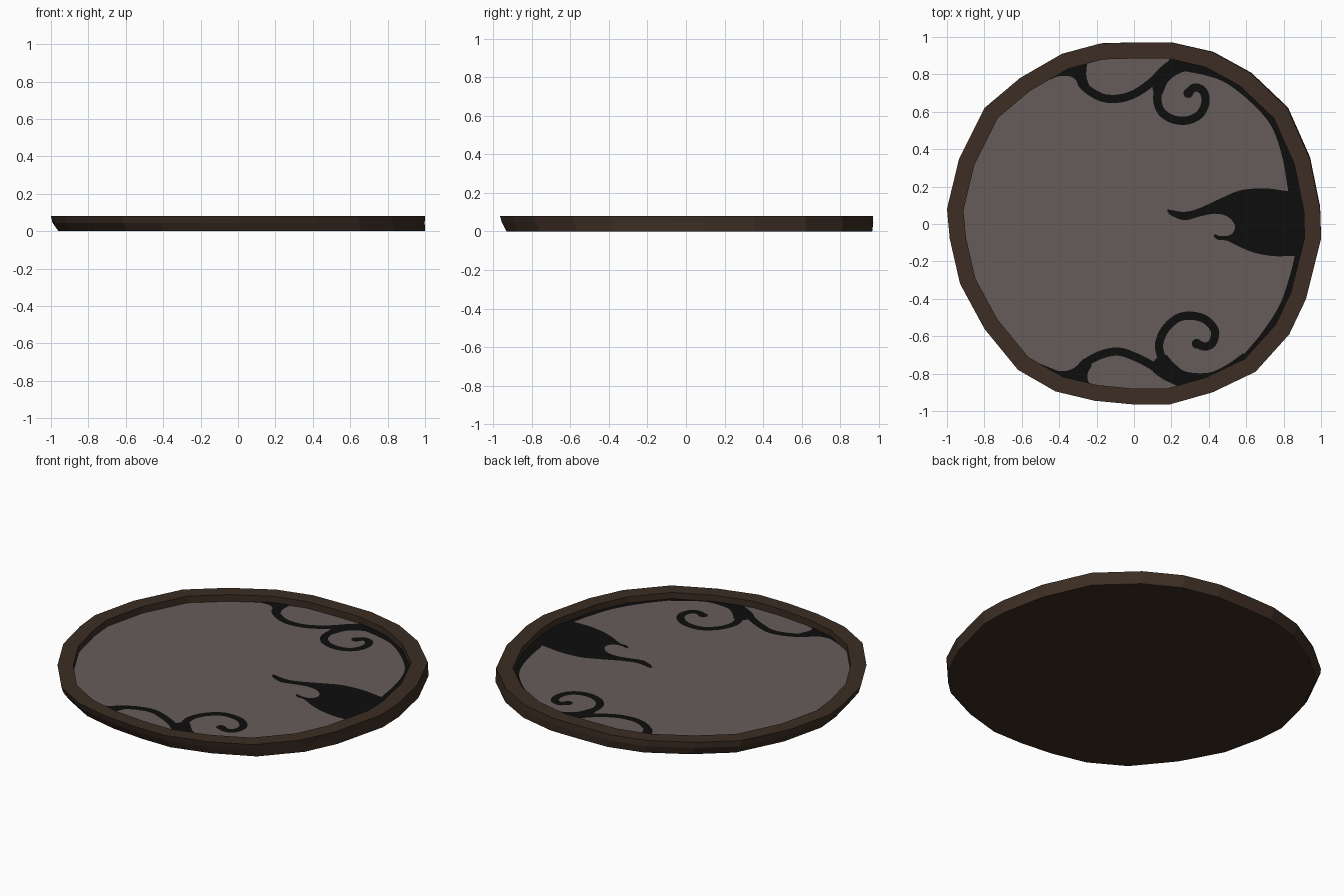
import bpy, bmesh, math
from mathutils import Vector

if "Cube" in bpy.data.objects:
    bpy.data.objects.remove(bpy.data.objects["Cube"])

def material(name, rgb):
    m = bpy.data.materials.new(name)
    m.diffuse_color = (*rgb, 1)
    m.use_nodes = True
    m.node_tree.nodes["Principled BSDF"].inputs["Base Color"].default_value = m.diffuse_color
    return m

BROWN = material("dark_brown_wood", (0.045, 0.027, 0.017))
GREY = material("warm_grey", (0.130, 0.108, 0.104))
BLACK = material("black_paint", (0.004, 0.004, 0.004))
FLOOR_Z, TOP_Z, INNER = 0.04, 0.08, 0.912

# hand-cut, slightly irregular outline
OUTLINE = [(.995, .08), (.94, .35), (.82, .62), (.62, .81), (.42, .92), (.2, .97), (0, .97),
           (-.18, .965), (-.385, .91), (-.61, .78), (-.8, .62), (-.935, .35), (-1, .08),
           (-.985, -.08), (-.93, -.32), (-.8, -.56), (-.62, -.78), (-.42, -.895), (-.21, -.945),
           (0, -.965), (.19, -.965), (.42, -.9), (.65, -.79), (.83, -.59), (.92, -.4), (1, -.08)]

def finish(name, bm, mat):
    me = bpy.data.meshes.new(name)
    bm.to_mesh(me)
    bm.free()
    me.materials.append(mat)
    ob = bpy.data.objects.new(name, me)
    bpy.context.collection.objects.link(ob)
    return ob

# tray body: stacked rings, undercut toward the left and front
bm = bmesh.new()
rings = []
for s, dx, dy, z in [(.98, .02, .015, 0), (.995, .003, .006, .045), (1, 0, 0, TOP_Z),
                     (INNER, 0, 0, TOP_Z), (INNER, 0, 0, FLOOR_Z)]:
    rings.append([bm.verts.new((x * s + dx, y * s + dy, z)) for x, y in OUTLINE])
n = len(OUTLINE)
for a, b in zip(rings, rings[1:]):
    for i in range(n):
        j = (i + 1) % n
        bm.faces.new((a[i], a[j], b[j], b[i]))
bm.faces.new(rings[0][::-1])
finish("tray_rim_and_base", bm, BROWN)

# tray floor
bm = bmesh.new()
bm.faces.new([bm.verts.new((x * INNER, y * INNER, FLOOR_Z)) for x, y in OUTLINE])
finish("tray_floor", bm, GREY)

def spline(pts, steps=5):
    """Smooth curve through the points."""
    p = [Vector(q) for q in pts]
    p = [2 * p[0] - p[1]] + p + [2 * p[-1] - p[-2]]
    out = []
    for i in range(1, len(p) - 2):
        a, b, c, d = p[i - 1:i + 3]
        for k in range(steps):
            t = k / steps
            out.append(0.5 * (2 * b + (c - a) * t + (2 * a - 5 * b + 4 * c - d) * t * t
                              + (3 * b - a - 3 * c + d) * t ** 3))
    return out + [p[-2]]

def rim_arc(a0, a1, count=24):
    """Points just inside the rim wall between two angles in degrees."""
    pts = []
    for k in range(count + 1):
        ang = math.radians(a0 + (a1 - a0) * k / count)
        d = Vector((math.cos(ang), math.sin(ang)))
        for i in range(n):
            p, q = Vector(OUTLINE[i - 1]), Vector(OUTLINE[i])
            e = q - p
            den = d.x * e.y - d.y * e.x
            if abs(den) < 1e-9:
                continue
            r = (p.x * e.y - p.y * e.x) / den
            t = (p.x * d.y - p.y * d.x) / den
            if r > 0 and -1e-6 <= t <= 1 + 1e-6:
                pts.append(d * r * (INNER + .004))
                break
    return pts

def plate(name, pts):
    """Flat painted shape."""
    clean = []
    for p in pts:
        if not clean or (p - clean[-1]).length > 1e-4:
            clean.append(p)
    bm = bmesh.new()
    f = bm.faces.new([bm.verts.new((p.x, p.y, FLOOR_Z + .003)) for p in clean])
    f.normal_update()
    if f.normal.z < 0:
        f.normal_flip()
    bmesh.ops.triangulate(bm, faces=[f], ngon_method='EAR_CLIP')
    finish(name, bm, BLACK)

def ribbon(name, pts, w=.044, bulb=False):
    """Flat painted stroke, optionally with a round end."""
    c = spline(pts)
    bm = bmesh.new()
    prev = None
    for i, p in enumerate(c):
        t = (c[min(i + 1, len(c) - 1)] - c[max(i - 1, 0)]).normalized()
        s = Vector((-t.y, t.x)) * w / 2
        cur = [bm.verts.new((*(p + s), FLOOR_Z + .003)), bm.verts.new((*(p - s), FLOOR_Z + .003))]
        if prev:
            bm.faces.new((prev[0], prev[1], cur[1], cur[0]))
        prev = cur
    if bulb:
        e, r = c[-1], w * .6
        bm.faces.new([bm.verts.new((e.x + r * math.cos(k * math.pi / 6),
                                    e.y + r * math.sin(k * math.pi / 6), FLOOR_Z + .0032))
                      for k in range(12)])
    finish(name, bm, BLACK)

# right side crescent with the forked flame
plate("crescent_and_flame",
      spline([(.28, .815), (.38, .795), (.49, .755), (.62, .655), (.73, .53), (.79, .37), (.825, .175)])
      + spline([(.825, .175), (.7, .19), (.57, .18), (.46, .135), (.35, .085), (.27, .065), (.18, .078)])
      + spline([(.18, .065), (.2, .045), (.27, .02), (.35, .04), (.43, .055), (.5, .04), (.54, -.01),
                (.52, -.055), (.47, -.065), (.43, -.055)])
      + spline([(.425, -.065), (.45, -.085), (.5, -.09), (.57, -.125), (.65, -.155), (.75, -.172), (.86, -.17)])
      + spline([(.86, -.17), (.835, -.27), (.78, -.43), (.685, -.58), (.585, -.7)])
      + rim_arc(-50, 78, 50))

# back scroll
plate("back_scroll_root", spline([(-.5, .765), (-.4, .79), (-.33, .785), (-.28, .73)])
      + spline([(-.235, .73), (-.255, .79), (-.25, .865)]) + rim_arc(106, 123))
ribbon("back_scroll_wave", [(-.29, .79), (-.275, .745), (-.22, .7), (-.155, .672), (-.07, .672),
                            (.01, .7), (.09, .755), (.15, .815), (.19, .85)])
plate("back_scroll_joint", spline([(.19, .88), (.15, .83), (.1, .765), (.105, .69)])
      + spline([(.15, .69), (.19, .77), (.28, .817), (.38, .797)]) + rim_arc(65, 78))
ribbon("back_scroll_curl", [(.16, .77), (.125, .69), (.14, .61), (.2, .563), (.28, .553), (.35, .585),
                            (.382, .65), (.37, .71), (.325, .73), (.29, .7)], bulb=True)

# front scroll
plate("front_scroll_root", spline([(-.54, -.74), (-.42, -.785), (-.33, -.775), (-.27, -.72)])
      + spline([(-.225, -.755), (-.25, -.81), (-.235, -.87)]) + rim_arc(-105, -126))
ribbon("front_scroll_wave", [(-.31, -.8), (-.26, -.745), (-.18, -.7), (-.085, -.682), (.005, -.71),
                             (.085, -.75), (.18, -.81), (.26, -.84)])
plate("front_scroll_joint", spline([(.24, -.87), (.14, -.82), (.09, -.765), (.135, -.7)])
      + spline([(.175, -.7), (.22, -.75), (.28, -.79), (.4, -.795), (.5, -.75), (.585, -.69)])
      + rim_arc(-50, -74))
ribbon("front_scroll_curl", [(.19, -.75), (.15, -.715), (.134, -.645), (.165, -.565), (.23, -.505),
                             (.3, -.49), (.38, -.51), (.432, -.57), (.42, -.635), (.38, -.655),
                             (.335, -.64)], bulb=True)
